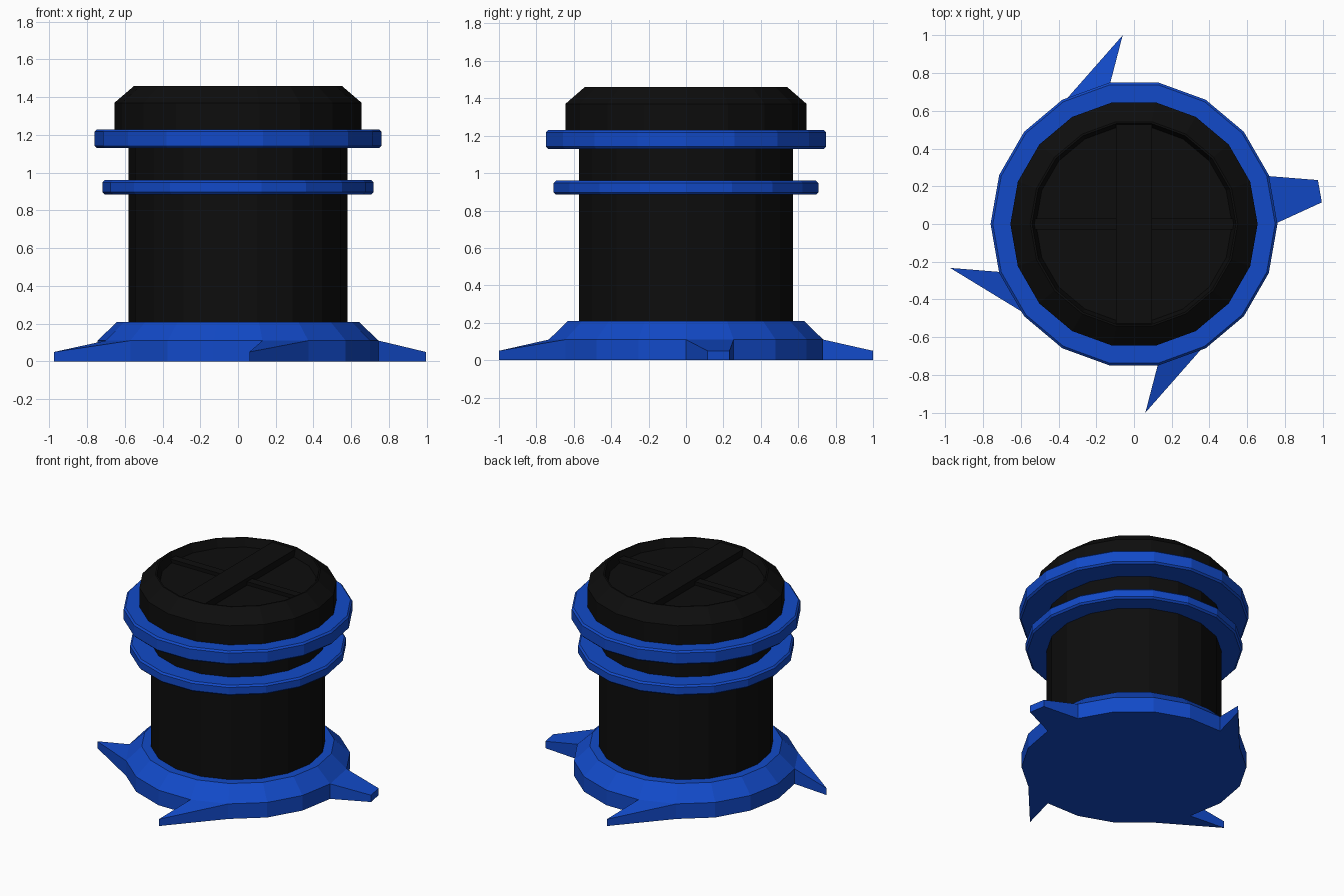
import bpy, bmesh
from math import sin, cos, radians, pi

if "Cube" in bpy.data.objects:
    bpy.data.objects.remove(bpy.data.objects["Cube"])

SIDES = 18


def material(name, rgb):
    m = bpy.data.materials.new(name)
    m.diffuse_color = (*rgb, 1)
    m.use_nodes = True
    m.node_tree.nodes["Principled BSDF"].inputs["Base Color"].default_value = m.diffuse_color
    return m


BLUE = material("blue_paint", (0.006, 0.068, 0.58))
BLACK = material("black_plastic", (0.004, 0.004, 0.004))


def finish(bm, name, mat):
    bmesh.ops.recalc_face_normals(bm, faces=bm.faces)
    me = bpy.data.meshes.new(name)
    bm.to_mesh(me)
    bm.free()
    me.materials.append(mat)
    ob = bpy.data.objects.new(name, me)
    bpy.context.collection.objects.link(ob)
    return ob


def lathe(profile, closed=False):
    """Spin (radius, z) points into an 18-sided solid; capped unless closed."""
    bm = bmesh.new()
    rings = [[bm.verts.new((r * cos(2 * pi * i / SIDES), r * sin(2 * pi * i / SIDES), z))
              for i in range(SIDES)] for r, z in profile]
    pairs = list(zip(rings, rings[1:]))
    if closed:
        pairs.append((rings[-1], rings[0]))
    for a, b in pairs:
        for i in range(SIDES):
            j = (i + 1) % SIDES
            bm.faces.new((a[i], a[j], b[j], b[i]))
    if not closed:
        bm.faces.new(rings[0][::-1])
        bm.faces.new(rings[-1])
    return bm


def box(name, size, centre, mat):
    bm = bmesh.new()
    bmesh.ops.create_cube(bm, size=1)
    for v in bm.verts:
        v.co = [c * s + o for c, s, o in zip(v.co, size, centre)]
    return finish(bm, name, mat)


# Base flange, with four tapered spikes drawn out of its side faces
bm = lathe([(0.745, 0), (0.745, 0.11), (0.64, 0.21), (0.58, 0.21)])
bm.faces.ensure_lookup_table()
for angle in (10, 90, 190, 270):
    a = radians(angle)
    face = bm.faces[int(angle // 20)] if angle % 20 == 10 else None
    new = bmesh.ops.extrude_discrete_faces(bm, faces=[face])["faces"][0]
    for v in new.verts:
        side = 0.06 if -v.co.x * sin(a) + v.co.y * cos(a) > 0 else -0.06
        v.co = (cos(a) - side * sin(a), sin(a) + side * cos(a), min(v.co.z, 0.05))
    bm.faces.ensure_lookup_table()
    # keep original side faces addressable: extrusion appends or replaces in place
finish(bm, "spiked_base", BLUE)

# Column with chamfered cap and dished top
finish(lathe([(0.58, 0.2), (0.58, 1.15), (0.655, 1.15), (0.655, 1.37),
              (0.55, 1.46), (0.54, 1.46), (0.52, 1.40)]), "column", BLACK)

# Bevelled collar rings
for name, r, z0, z1 in (("upper_ring", 0.76, 1.13, 1.23), ("lower_ring", 0.718, 0.885, 0.96)):
    c = 0.012
    finish(lathe([(0.57, z0), (r - c, z0), (r, z0 + c), (r, z1 - c), (r - c, z1), (0.57, z1)],
                 closed=True), name, BLUE)

# Crossed bars inside the dished top
box("main_bar", (0.19, 1.06, 0.06), (0, 0, 1.42), BLACK)
box("cross_bar", (1.06, 0.06, 0.03), (0, 0, 1.41), BLACK)
